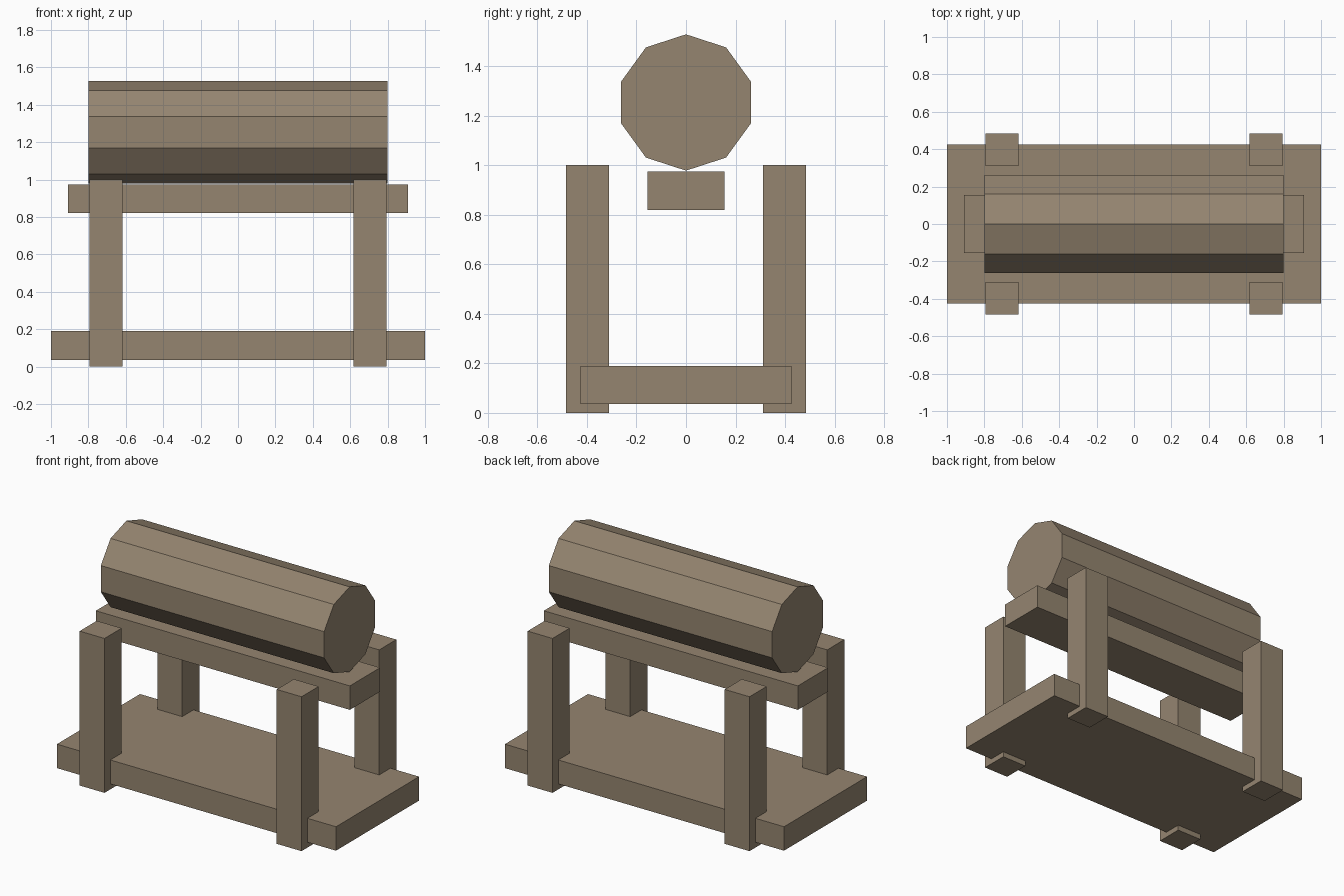
import bpy
import math

if "Cube" in bpy.data.objects:
    bpy.data.objects.remove(bpy.data.objects["Cube"])

wood = bpy.data.materials.new("weathered_wood")
wood.diffuse_color = (0.30, 0.235, 0.163, 1.0)
wood.use_nodes = True
wood.node_tree.nodes["Principled BSDF"].inputs["Base Color"].default_value = wood.diffuse_color


def box(name, x, y, z):
    """Box spanning the given (low, high) ranges."""
    spans = (x, y, z)
    bpy.ops.mesh.primitive_cube_add(size=1, location=[(a + b) / 2 for a, b in spans])
    obj = bpy.context.object
    obj.name = name
    obj.scale = [b - a for a, b in spans]
    bpy.ops.object.transform_apply(location=False, rotation=False, scale=True)
    obj.data.materials.append(wood)
    return obj


# Base board and the beam under the log
box("base_board", (-1.0, 1.0), (-0.425, 0.425), (0.035, 0.19))
box("support_beam", (-0.91, 0.91), (-0.155, 0.155), (0.82, 0.975))

# Four corner posts
for sx, side in ((-1, "left"), (1, "right")):
    for sy, end in ((-1, "front"), (1, "back")):
        box(f"{end}_{side}_post",
            sorted((sx * 0.617, sx * 0.795)),
            sorted((sy * 0.31, sy * 0.485)),
            (0.0, 1.0))

# Ten-sided log lying along x, one edge pointing straight up
bpy.ops.mesh.primitive_cylinder_add(vertices=10, radius=0.275, depth=1.6,
                                    location=(0, 0, 1.253),
                                    rotation=(math.pi / 2, 0, math.pi / 2))
log = bpy.context.object
log.name = "log"
log.data.materials.append(wood)
